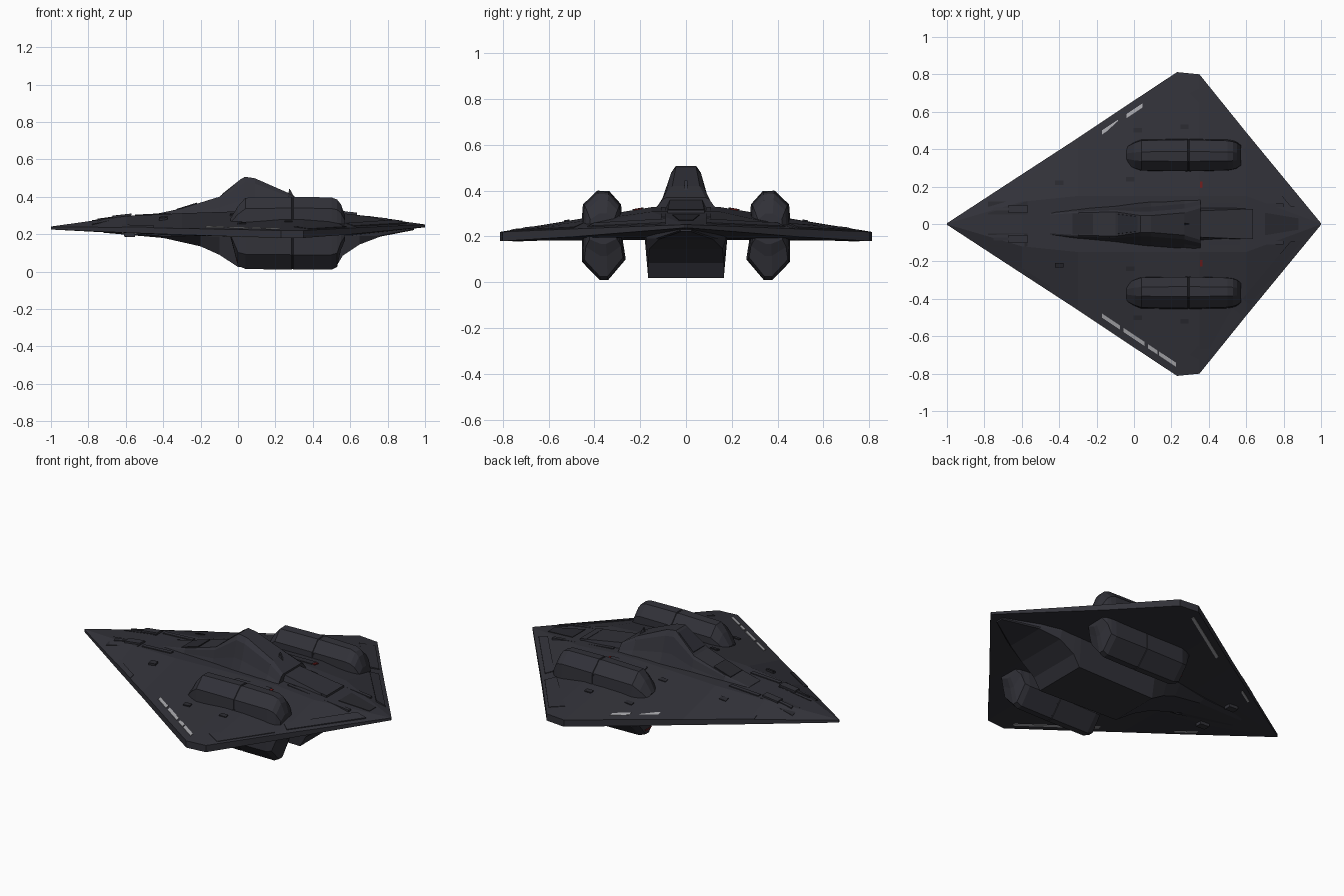
import bpy, bmesh, math


def material(name, rgb):
    m = bpy.data.materials.new(name)
    m.diffuse_color = (*rgb, 1)
    return m


HULL = material("dark slate hull", (0.031, 0.031, 0.040))
TRIM = material("charcoal trim", (0.022, 0.022, 0.028))
LIGHT = material("pale grey strip", (0.38, 0.38, 0.40))
RED = material("deep red", (0.16, 0.012, 0.012))
GLASS = material("dark glass", (0.024, 0.025, 0.034))


def loft(name, rings, mat):
    """Skin a list of equal-length closed rings and cap both ends."""
    bm = bmesh.new()
    vs = [[bm.verts.new(p) for p in r] for r in rings]
    n = len(rings[0])
    for a, b in zip(vs, vs[1:]):
        for i in range(n):
            j = (i + 1) % n
            bm.faces.new((a[i], a[j], b[j], b[i]))
    bm.faces.new(vs[0])
    bm.faces.new(vs[-1])
    bmesh.ops.recalc_face_normals(bm, faces=bm.faces)
    me = bpy.data.meshes.new(name)
    bm.to_mesh(me)
    bm.free()
    me.materials.append(mat)
    ob = bpy.data.objects.new(name, me)
    bpy.context.collection.objects.link(ob)
    return ob


def symmetric(x, half):
    """Ring in the plane x from (y, z) points on the +y side."""
    return [(x, y, z) for y, z in half] + [(x, -y, z) for y, z in reversed(half)]


# Wing stations: x, half width, top z, edge z, edge half thickness, bottom z
WING = [(-1.0, 0.004, 0.241, 0.232, 0.007, 0.225),
        (-0.6, 0.265, 0.297, 0.222, 0.014, 0.204),
        (-0.3, 0.46, 0.312, 0.214, 0.017, 0.192),
        (0.0, 0.66, 0.322, 0.206, 0.019, 0.188),
        (0.23, 0.812, 0.328, 0.200, 0.020, 0.186),
        (0.35, 0.80, 0.328, 0.200, 0.020, 0.186),
        (0.6, 0.49, 0.308, 0.216, 0.017, 0.192),
        (1.0, 0.004, 0.252, 0.245, 0.007, 0.237)]


def deck(w):
    return min(0.15, 0.45 * w)


def station(x):
    for a, b in zip(WING, WING[1:]):
        if x <= b[0]:
            t = (x - a[0]) / (b[0] - a[0])
            return [p + (q - p) * t for p, q in zip(a, b)]
    return WING[-1]


def surface(x, y, side=1):
    """Height of the wing's top (side 1) or bottom (side -1) at x, y."""
    _, w, zt, ze, th, zb = station(x)
    d = deck(w)
    t = min(1, max(0, (abs(y) - d) / max(w - d, 0.001)))
    inner = zt if side > 0 else zb
    return inner + (ze + side * th - inner) * t


def plate(name, corners, h, mat, side=1, sink=0.008):
    """Thin panel following the wing surface."""
    rings = [[(x, y, surface(x, y, side) + side * o) for x, y in corners] for o in (-sink, h)]
    return loft(name, rings, mat)


def rect(x0, x1, y0, y1):
    return [(x0, y0), (x1, y0), (x1, y1), (x0, y1)]


# Diamond wing hull
loft("wing_hull", [symmetric(x, [(deck(w), zt), (w, ze + th), (w, ze - th), (deck(w), zb)])
                   for x, w, zt, ze, th, zb in WING], HULL)

# Belly keel: x, bottom half width, bottom z, top half width
BELLY = [(-0.72, 0.03, 0.208, 0.06), (-0.4, 0.07, 0.18, 0.11), (-0.2, 0.10, 0.135, 0.15),
         (-0.1, 0.125, 0.09, 0.165), (0.0, 0.15, 0.025, 0.18), (0.52, 0.165, 0.018, 0.18),
         (0.56, 0.165, 0.085, 0.18), (0.65, 0.16, 0.145, 0.175), (0.76, 0.12, 0.187, 0.13),
         (0.94, 0.02, 0.222, 0.025)]
loft("belly_keel", [symmetric(x, [(wt, 0.235), (wt, max(0.19, zb + 0.005)), (wb, zb)])
                    for x, wb, zb, wt in BELLY], HULL)

# Cockpit tower: x, base half width, base z, top half width, top z
TOWER = [(-0.45, 0.07, 0.295, 0.05, 0.306), (-0.3, 0.085, 0.30, 0.06, 0.338),
         (-0.1, 0.10, 0.305, 0.065, 0.40), (0.035, 0.118, 0.31, 0.045, 0.507),
         (0.09, 0.124, 0.31, 0.045, 0.499), (0.27, 0.14, 0.31, 0.06, 0.42),
         (0.355, 0.148, 0.31, 0.085, 0.37)]
rings = []
for x, wb, z0, wt, z1 in TOWER:
    dz, dw = z1 - z0, wb - wt
    rings.append(symmetric(x, [(wb, z0), (wt + dw * 0.6, z0 + dz * 0.38),
                               (wt + dw * 0.28, z0 + dz * 0.85), (wt, z1)]))
loft("cockpit_tower", rings, HULL)

# Rear deck fairing behind the tower
loft("rear_fairing", [symmetric(0.34, [(0.10, 0.30), (0.07, 0.362)]),
                      symmetric(0.6, [(0.085, 0.28), (0.08, 0.318)])], HULL)

# Windscreen plate on the tower's front slope
loft("windscreen", [[(-0.085, y, 0.411 + o), (0.02, y * 0.75, 0.495 + o),
                     (0.02, -y * 0.75, 0.495 + o), (-0.085, -y, 0.411 + o)]
                    for y, o in ((0.056, -0.008), (0.052, 0.004))], GLASS)

# Hatch in front of the canopy
loft("front_hatch", [[(x, y, 0.338 + (x + 0.3) * 0.31 + o) for x, y in rect(-0.33, -0.22, -0.055, 0.055)]
                     for o in (-0.01, 0.006)], TRIM)

# Antenna fin behind the canopy
loft("antenna_fin", [[(0.265, y, 0.40), (0.275, y, 0.445), (0.30, y, 0.40)]
                     for y in (-0.006, 0.006)], HULL)

# Engine pod sections: x, then scales (width, upper height, lower depth)
POD = [(-0.04, 0.55, 0.36, 0.18), (0.0, 0.80, 0.72, 0.90), (0.04, 0.96, 0.97, 0.98),
       (0.287, 1.0, 1.0, 1.0), (0.289, 0.97, 0.98, 0.985), (0.295, 0.97, 0.98, 0.985),
       (0.297, 1.0, 1.0, 1.0), (0.50, 0.94, 0.98, 1.0), (0.53, 0.88, 0.92, 0.93),
       (0.55, 0.80, 0.78, 0.50), (0.572, 0.62, 0.45, 0.25)]
# Cross-section relative to the pod axis (y 0.365, z 0.22)
SECTION = [(-0.085, 0.03), (-0.082, 0.12), (-0.03, 0.178), (0.022, 0.18), (0.085, 0.12), (0.092, 0.03),
           (0.088, -0.03), (0.090, -0.13), (0.012, -0.21), (-0.025, -0.21), (-0.102, -0.12), (-0.088, -0.03)]

for s, tag in ((1, "left"), (-1, "right")):
    loft("engine_pod_" + tag,
         [[(x, s * (0.365 + y * w), 0.22 + z * (u if z > 0 else d)) for y, z in SECTION]
          for x, w, u, d in POD], HULL)

    # Red intake plate low on the pod's front
    loft("pod_intake_" + tag, [[(-0.012 + o, s * 0.335, 0.065), (-0.012 + o, s * 0.39, 0.065),
                                (0.004 + o, s * 0.375, 0.035), (0.004 + o, s * 0.35, 0.035)]
                               for o in (0.0, 0.009)], RED)

    # Pale dashes along the leading edge, above and one long strip below
    def lead(x0, x1, inset=0.02, width=0.022):
        e = lambda x, k: station(x)[1] - inset - k
        return [(x, s * e(x, k)) for x, k in ((x0, width), (x1, width), (x1, 0), (x0, 0))]

    dashes = [(-0.17, -0.085), (-0.04, 0.045)]
    if s < 0:
        dashes = [(-0.17, -0.075), (-0.055, 0.055), (0.075, 0.125), (0.135, 0.225)]
    for i, (a, b) in enumerate(dashes):
        plate(f"edge_light_{tag}_{i}", lead(a, b, 0.045), 0.003, LIGHT)
    plate("edge_light_below_" + tag, lead(-0.17, 0.215, 0.045), 0.003, LIGHT, side=-1)
    plate("nose_light_below_" + tag, lead(-0.62, -0.52, 0.03, 0.015), 0.003, LIGHT, side=-1)

    # Raised leading edge of the wing and trailing edge flaps
    plate("nose_edge_" + tag, lead(-0.62, -0.45, 0.0, 0.03), 0.003, HULL)
    plate("wing_flap_" + tag, [(0.38, s * 0.74), (0.58, s * 0.49), (0.53, s * 0.45), (0.30, s * 0.70)],
          0.004, HULL)
    plate("tail_flap_" + tag, [(0.62, s * 0.43), (0.90, s * 0.09), (0.84, s * 0.09), (0.58, s * 0.40)],
          0.004, HULL)

    # Nose gun housings with barrels
    plate("gun_bay_" + tag, rect(-0.78, -0.57, s * 0.085 - 0.035, s * 0.085 + 0.035), 0.003, TRIM)
    plate("gun_block_" + tag, rect(-0.67, -0.57, s * 0.08 - 0.022, s * 0.08 + 0.022), 0.012, HULL)
    plate("gun_barrel_" + tag, rect(-0.75, -0.66, s * 0.08 - 0.008, s * 0.08 + 0.008), 0.007, HULL)
    plate("chin_pod_" + tag, rect(-0.61, -0.55, s * 0.12 - 0.02, s * 0.12 + 0.02), 0.018, HULL, side=-1)

    # Deck panels beside the tower with red end caps
    plate("side_vent_" + tag, rect(0.12, 0.35, s * 0.21 - 0.024, s * 0.21 + 0.024), 0.005, HULL)
    plate("vent_cap_" + tag, rect(0.352, 0.366, s * 0.21 - 0.018, s * 0.21 + 0.018), 0.005, RED)
    plate("fore_rail_" + tag, rect(-0.55, -0.36, s * 0.10 - 0.012, s * 0.10 + 0.012), 0.005, HULL)
    plate("rear_rail_" + tag, rect(0.40, 0.80, s * 0.10 - 0.01, s * 0.10 + 0.01), 0.005, HULL)
    for i, (x, y) in enumerate(((0.02, 0.50), (-0.02, 0.24), (0.27, 0.52), (-0.4, 0.22))):
        plate(f"surface_stud_{tag}_{i}", rect(x - 0.022, x + 0.022, s * y - 0.012, s * y + 0.012), 0.005, TRIM)

# Cross bar on the rear deck
plate("rear_cross_bar", rect(0.595, 0.635, -0.08, 0.08), 0.012, HULL)
plate("tail_panel", [(0.70, -0.06), (0.88, -0.03), (0.88, 0.03), (0.70, 0.06)], 0.003, TRIM)
